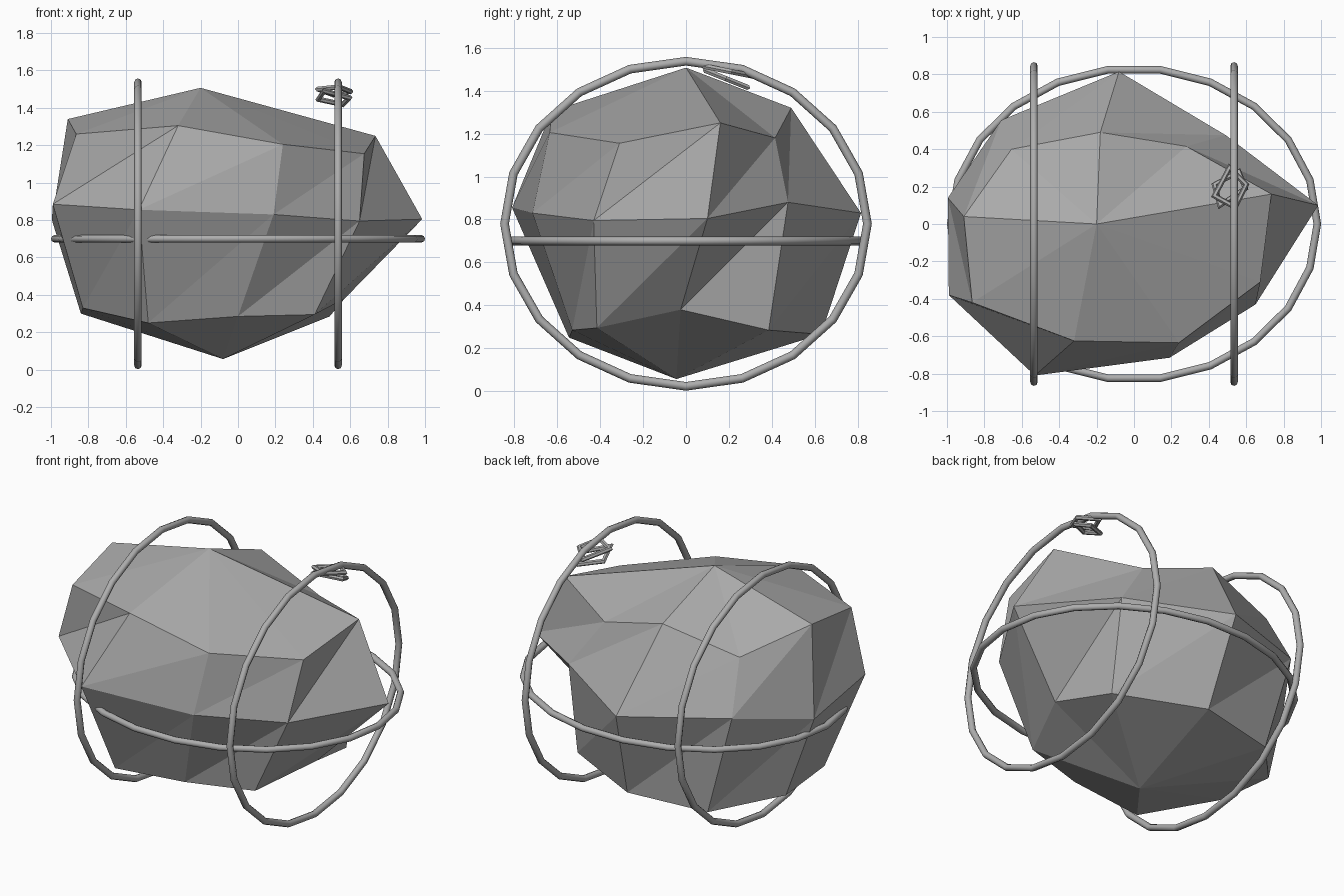
import bpy, bmesh, math
from mathutils import Vector

if "Cube" in bpy.data.objects:
    bpy.data.objects.remove(bpy.data.objects["Cube"])

stone = bpy.data.materials.new("stone_grey")
stone.diffuse_color = (0.4, 0.4, 0.4, 1)
stone.use_nodes = True
stone.node_tree.nodes["Principled BSDF"].inputs["Base Color"].default_value = stone.diffuse_color
rope = bpy.data.materials.new("rope_grey")
rope.diffuse_color = (0.42, 0.42, 0.42, 1)
rope.use_nodes = True
rope.node_tree.nodes["Principled BSDF"].inputs["Base Color"].default_value = rope.diffuse_color


def finish(name, bm, mat):
    bmesh.ops.recalc_face_normals(bm, faces=bm.faces)
    mesh = bpy.data.meshes.new(name)
    bm.to_mesh(mesh)
    bm.free()
    mesh.materials.append(mat)
    obj = bpy.data.objects.new(name, mesh)
    bpy.context.collection.objects.link(obj)
    return obj


# Boulder: three uneven nine-sided rings between two poles
LOW = [(-.48, -.545, .25), (0, -.53, .285), (.41, -.415, .295), (.57, -.025, .38),
       (.49, .385, .285), (-.03, .63, .265), (-.53, .54, .24), (-.84, .2, .30), (-.83, -.2, .33)]
MID = [(-.53, -.81, .855), (.19, -.715, .83), (.65, -.43, .795), (.985, .10, .805),
       (.49, .475, .88), (-.08, .815, .83), (-.71, .555, .885), (-.995, .14, .80), (-.99, -.38, .885)]
HIGH = [(-.32, -.625, 1.305), (.24, -.635, 1.205), (.675, -.31, 1.155), (.735, .16, 1.25),
        (.28, .415, 1.18), (-.18, .49, 1.32), (-.655, .40, 1.20), (-.91, .04, 1.34), (-.865, -.42, 1.26)]
bm = bmesh.new()
rings = [[bm.verts.new(p) for p in ring] for ring in (LOW, MID, HIGH)]
bottom = bm.verts.new((-.08, -.045, .057))
top = bm.verts.new((-.20, 0, 1.507))
for i in range(9):
    j = (i + 1) % 9
    bm.faces.new((bottom, rings[0][j], rings[0][i]))
    bm.faces.new((top, rings[2][i], rings[2][j]))
    for a, b in zip(rings, rings[1:]):
        bm.faces.new((a[i], a[j], b[j]))
        bm.faces.new((a[i], b[j], b[i]))
finish("boulder", bm, stone)


def closed_tube(name, points, normal, radius, sides=8):
    """Sweep a round section along a closed, flat loop of points."""
    pts = [Vector(p) for p in points]
    normal = Vector(normal).normalized()
    n = len(pts)
    bm = bmesh.new()
    loops = []
    for i, p in enumerate(pts):
        d1 = (p - pts[i - 1]).normalized()
        d2 = (pts[(i + 1) % n] - p).normalized()
        out = (d1 + d2).normalized().cross(normal)
        miter = 1 / max(0.5, (d1 + d2).length / 2)
        loops.append([bm.verts.new(p + radius * (out * miter * math.cos(t) + normal * math.sin(t)))
                      for t in (2 * math.pi * k / sides for k in range(sides))])
    for i in range(n):
        a, b = loops[i], loops[(i + 1) % n]
        for k in range(sides):
            m = (k + 1) % sides
            bm.faces.new((a[k], a[m], b[m], b[k]))
    obj = finish(name, bm, rope)
    for f in obj.data.polygons:
        f.use_smooth = True
    bpy.ops.object.select_all(action='DESELECT')
    obj.select_set(True)
    bpy.context.view_layer.objects.active = obj
    bpy.ops.object.shade_smooth_by_angle(angle=math.radians(50))


# Two upright rope hoops
for name, x in (("left_rope_hoop", -.535), ("right_rope_hoop", .535)):
    closed_tube(name, [(x, .845 * math.sin(t), .78 + .757 * math.cos(t))
                       for t in (math.tau * i / 20 for i in range(20))], (1, 0, 0), .02)

# Level rope hoop round the middle
closed_tube("level_rope_hoop", [(.98 * math.cos(t), .833 * math.sin(t), .70)
                                for t in (math.tau * i / 22 for i in range(22))], (0, 0, 1), .02)

# Knot: two small four-sided loops lying on the right hoop
for name, outline, height, slope in (
        ("knot_loop_upper", [(.43, .15), (.51, .30), (.60, .21), (.54, .09)], 1.53, -.2),
        ("knot_loop_lower", [(.43, .21), (.56, .28), (.595, .19), (.46, .10)], 1.53, -.4)):
    closed_tube(name, [(x, y, height + slope * y) for x, y in outline], (0, -slope, 1), .014, 6)
